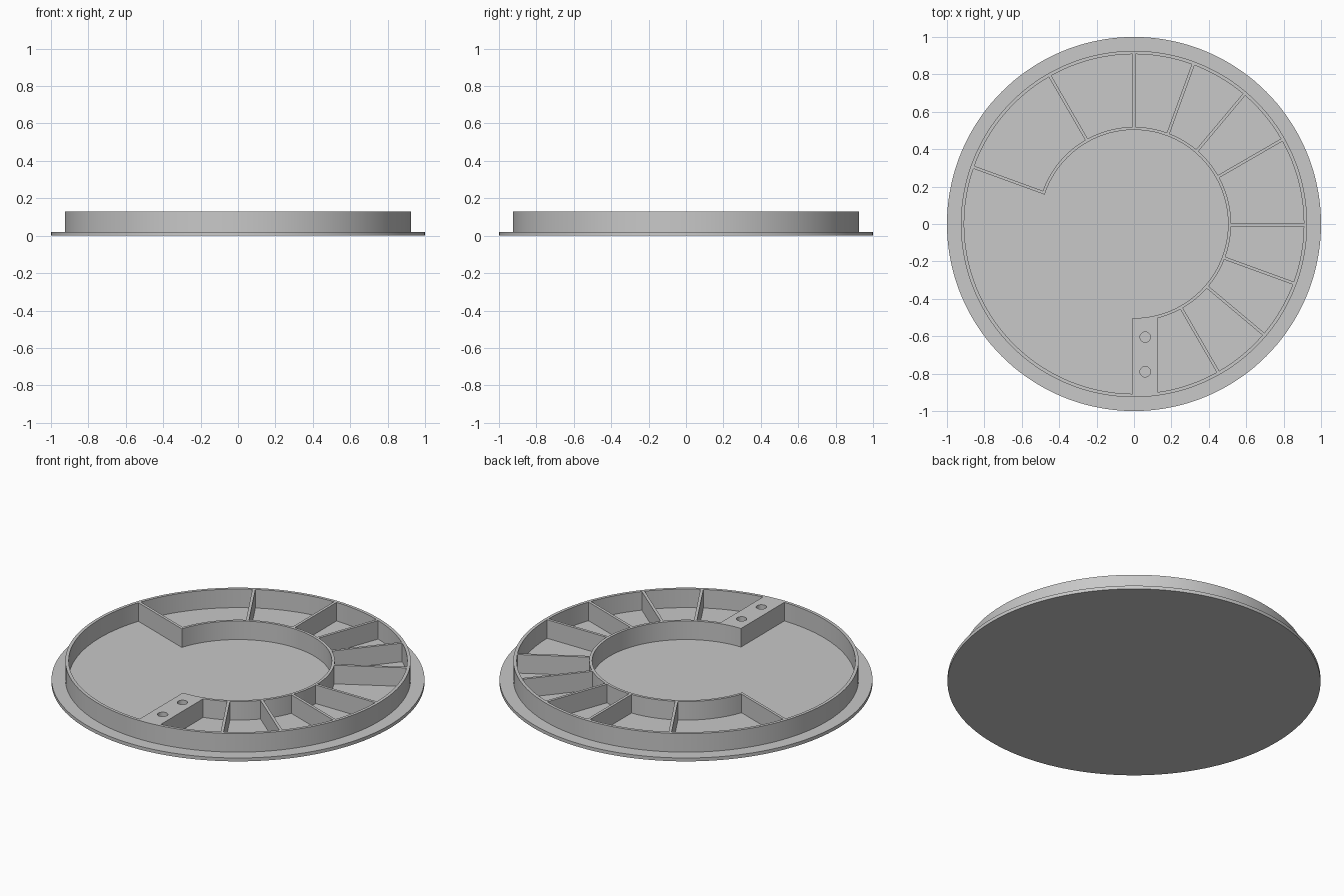
import bpy
import bmesh
from math import asin, cos, sin, radians, sqrt, pi, tau

old = bpy.data.objects.get("Cube")
if old:
    bpy.data.objects.remove(old, do_unlink=True)

FLOOR, TOP = 0.02, 0.13
RIM_IN, RIM_OUT = 0.908, 0.926
HUB_IN, HUB_OUT = 0.503, 0.519
WALL = 0.016
SEGMENTS = 144

grey = bpy.data.materials.new("light grey plastic")
grey.use_nodes = True
colour = (0.58, 0.58, 0.58, 1)
grey.diffuse_color = colour
grey.node_tree.nodes["Principled BSDF"].inputs["Base Color"].default_value = colour


def finish(name, bm):
    """Turn a bmesh into a smooth, sharp-edged object."""
    bmesh.ops.recalc_face_normals(bm, faces=bm.faces)
    mesh = bpy.data.meshes.new(name)
    bm.to_mesh(mesh)
    bm.free()
    mesh.materials.append(grey)
    obj = bpy.data.objects.new(name, mesh)
    bpy.context.collection.objects.link(obj)
    shade(obj)
    return obj


def shade(obj):
    bpy.ops.object.select_all(action="DESELECT")
    obj.select_set(True)
    bpy.context.view_layer.objects.active = obj
    bpy.ops.object.shade_smooth_by_angle(angle=radians(30))


def prism(name, outline, z0, z1):
    """Extrude a flat outline upwards."""
    bm = bmesh.new()
    face = bm.faces.new([bm.verts.new((x, y, z0)) for x, y in outline])
    grown = bmesh.ops.extrude_face_region(bm, geom=[face], use_keep_orig=True)
    for v in grown["geom"]:
        if isinstance(v, bmesh.types.BMVert):
            v.co.z = z1
    return finish(name, bm)


def curved_wall(name, r0, r1, start, end):
    """Sweep a rectangular wall section around z; a full turn closes up."""
    closed = abs(end - start - tau) < 0.001
    steps = round(SEGMENTS * (end - start) / tau)
    section = [(r0, FLOOR), (r1, FLOOR), (r1, TOP), (r0, TOP)]
    bm = bmesh.new()
    rings = []
    for i in range(steps if closed else steps + 1):
        a = start + (end - start) * i / steps
        rings.append([bm.verts.new((r * cos(a), r * sin(a), z)) for r, z in section])
    for i in range(steps):
        a, b = rings[i], rings[(i + 1) % len(rings)]
        for j in range(4):
            k = (j + 1) % 4
            bm.faces.new((a[j], a[k], b[k], b[j]))
    if not closed:
        bm.faces.new(rings[0])
        bm.faces.new(rings[-1])
    return finish(name, bm)


def circle(r, count, x=0, y=0):
    return [(x + r * cos(tau * i / count), y + r * sin(tau * i / count)) for i in range(count)]


def divider(name, angle, offset, r0, r1):
    """Straight radial wall whose ends meet the curved walls."""
    a = radians(angle)
    lo, hi = offset - WALL / 2, offset + WALL / 2
    corners = [(sqrt(r * r - t * t), t) for r, t in ((r0, lo), (r1, lo), (r1, hi), (r0, hi))]
    outline = [(u * cos(a) - t * sin(a), u * sin(a) + t * cos(a)) for u, t in corners]
    return prism(name, outline, FLOOR, TOP)


# Base plate and the two curved walls
prism("base_plate", circle(1, SEGMENTS), 0, FLOOR)
curved_wall("outer_rim", RIM_IN, RIM_OUT, 0, tau)
BLOCK_X0, BLOCK_X1 = -0.008, 0.125
hub_start = -pi / 2 + asin(BLOCK_X1 / HUB_OUT)
curved_wall("inner_wall", HUB_IN, HUB_OUT, hub_start, radians(160))

# Compartment dividers
for n, angle in enumerate((-60, -40, -20, 0, 30, 50, 70, 90, 120), 1):
    divider(f"divider_{n}", angle, -0.001 if angle == 90 else -0.006, HUB_OUT - 0.002, RIM_IN + 0.002)
divider("end_divider", 160, WALL / 2, HUB_IN, RIM_IN + 0.002)

# Solid mounting block with curved ends
xs = [BLOCK_X0 + (BLOCK_X1 - BLOCK_X0) * i / 6 for i in range(7)]
outline = [(x, -sqrt(HUB_IN ** 2 - x * x)) for x in xs]
outline += [(x, -sqrt((RIM_IN + 0.002) ** 2 - x * x)) for x in reversed(xs)]
block = prism("mounting_block", outline, FLOOR, TOP)

# Two screw holes through the block
for y in (-0.605, -0.79):
    cutter = prism("hole_cutter", circle(0.028, 32, 0.06, y), FLOOR - 0.01, TOP + 0.02)
    cutter.hide_render = True
    cut = block.modifiers.new("screw_hole", "BOOLEAN")
    cut.operation = "DIFFERENCE"
    cut.solver = "EXACT"
    cut.object = cutter
    bpy.context.view_layer.objects.active = block
    bpy.ops.object.modifier_apply(modifier=cut.name)
    bpy.data.objects.remove(cutter, do_unlink=True)
shade(block)
